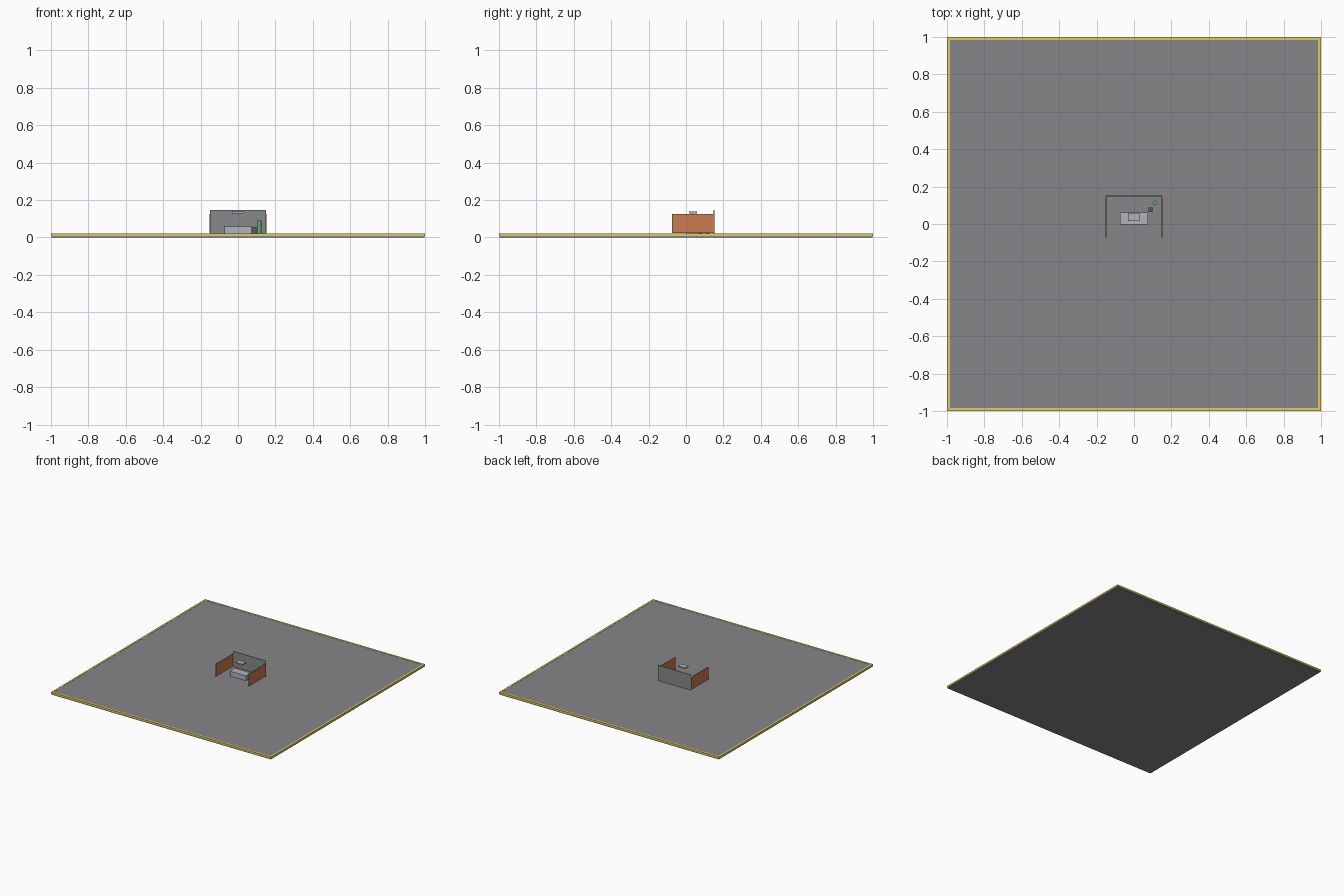
import bpy, math

if "Cube" in bpy.data.objects:
    bpy.data.objects.remove(bpy.data.objects["Cube"])

def material(name, rgb):
    m = bpy.data.materials.new(name)
    m.diffuse_color = (*rgb, 1)
    m.use_nodes = True
    m.node_tree.nodes["Principled BSDF"].inputs["Base Color"].default_value = m.diffuse_color
    return m

FLOOR = material("floor_grey", (0.24, 0.24, 0.25))
YELLOW = material("yellow", (0.75, 0.6, 0.13))
ORANGE = material("orange", (0.6, 0.2, 0.08))
WALL = material("wall_grey", (0.24, 0.25, 0.26))
PALE = material("pale_grey", (0.45, 0.45, 0.5))
DARK = material("dark_grey", (0.1, 0.1, 0.11))
GREEN = material("green", (0.12, 0.4, 0.2))

def box(name, x, y, z, mat):
    """Box from (min, max) ranges."""
    bpy.ops.mesh.primitive_cube_add(size=1, location=[sum(r) / 2 for r in (x, y, z)])
    o = bpy.context.object
    o.name = name
    o.scale = [r[1] - r[0] for r in (x, y, z)]
    bpy.ops.object.transform_apply(location=False, rotation=False)
    o.data.materials.append(mat)
    return o

# Floor slab
box("floor_slab", (-0.996, 0.996), (-0.996, 0.996), (0, 0.02), FLOOR)

# Yellow edge strips around the floor
for i, s in enumerate((-1, 1)):
    e = sorted((s * 0.985, s * 1.0))
    box(f"edge_strip_side_{i}", e, (-1, 1), (0.008, 0.0215), YELLOW)
    box(f"edge_strip_end_{i}", (-0.985, 0.985), e, (0.008, 0.0215), YELLOW)

# Booth walls
box("back_wall", (-0.15, 0.15), (0.148, 0.152), (0.02, 0.147), WALL)
for i, s in enumerate((-1, 1)):
    x = sorted((s * 0.148, s * 0.152))
    box(f"side_wall_{i}", x, (-0.075, 0.148), (0.025, 0.126), ORANGE)

# Desk body with a thin top
box("desk_body", (-0.073, 0.073), (0.0, 0.058), (0.02, 0.056), PALE)
top = box("desk_top", (-0.075, 0.075), (-0.003, 0.062), (0.056, 0.062), PALE)
b = top.modifiers.new("Bevel", 'BEVEL')
b.width = 0.002
b.segments = 2

# Hanging light panel
box("light_panel", (-0.033, 0.03), (0.015, 0.06), (0.128, 0.138), PALE)

# Bin and upright canister
box("bin", (0.078, 0.1), (0.063, 0.089), (0.02, 0.055), DARK)
bpy.ops.mesh.primitive_cylinder_add(vertices=16, radius=0.012, depth=0.07,
                                    location=(0.113, 0.113, 0.055))
can = bpy.context.object
can.name = "canister"
can.data.materials.append(GREEN)
bpy.ops.object.shade_smooth_by_angle(angle=math.radians(35))
